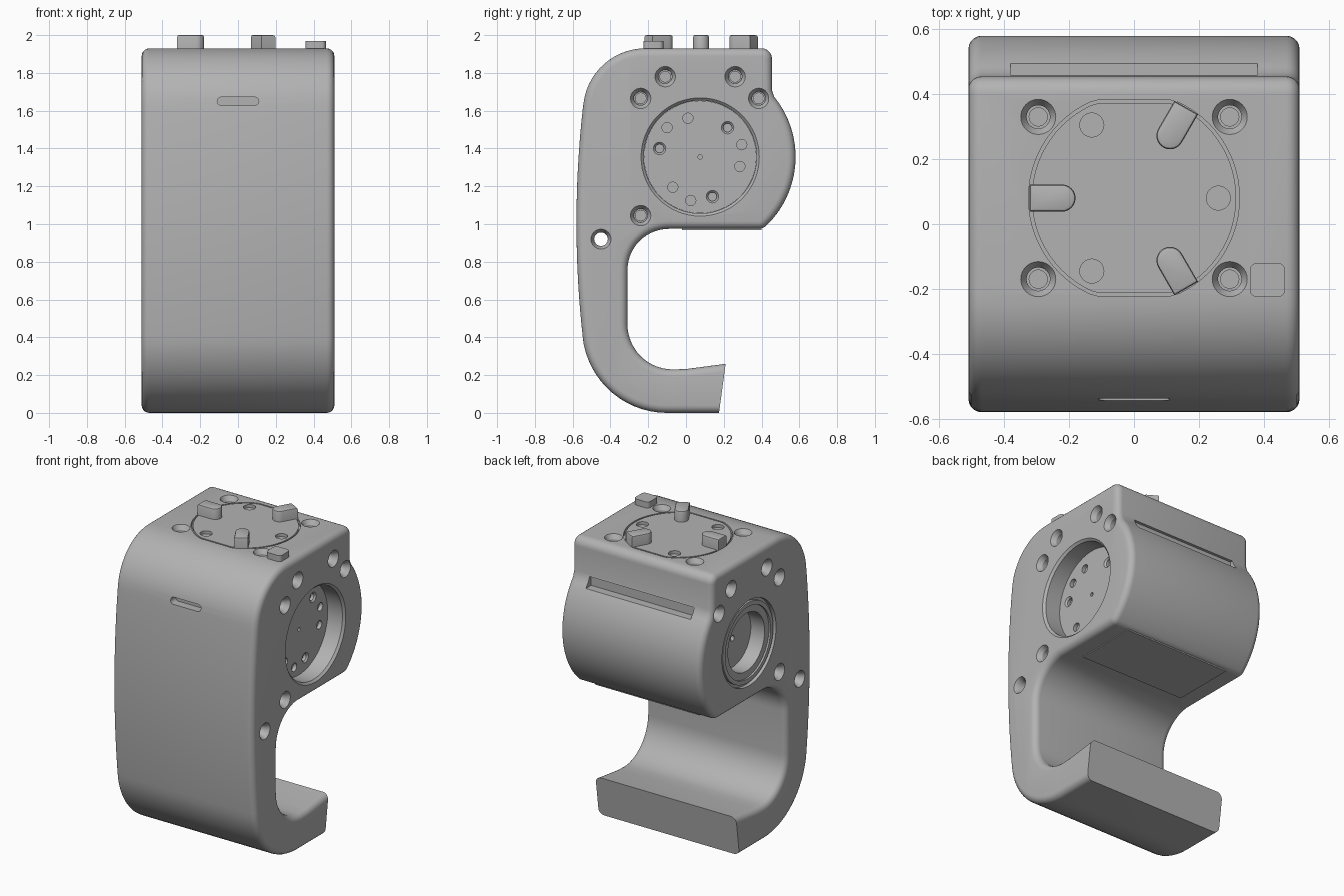
import bpy, bmesh
from math import radians, cos, sin, pi
from mathutils import Matrix, Vector

cube = bpy.data.objects.get("Cube")
if cube:
    bpy.data.objects.remove(cube)

grey = bpy.data.materials.new("plain_grey")
grey.use_nodes = True
COLOR = (0.45, 0.45, 0.45, 1)
grey.diffuse_color = COLOR
grey.node_tree.nodes["Principled BSDF"].inputs["Base Color"].default_value = COLOR

HALF = 0.51          # half width
TOP = 1.93           # top of housing
AXIS = (0.075, 1.355)  # hub centre in y, z
# maps a (y, z) outline extruded along x
SIDE = Matrix(((0, 0, 1, 0), (1, 0, 0, 0), (0, 1, 0, 0), (0, 0, 0, 1)))


def arc(cx, cy, r, a0, a1, n=14):
    return [(cx + r * cos(radians(a0 + (a1 - a0) * i / n)),
             cy + r * sin(radians(a0 + (a1 - a0) * i / n))) for i in range(n + 1)]


def rounded_rect(x0, x1, y0, y1, r):
    return (arc(x1 - r, y1 - r, r, 0, 90, 6) + arc(x0 + r, y1 - r, r, 90, 180, 6)
            + arc(x0 + r, y0 + r, r, 180, 270, 6) + arc(x1 - r, y0 + r, r, 270, 360, 6))


def rect(x0, x1, y0, y1):
    return [(x0, y0), (x1, y0), (x1, y1), (x0, y1)]


def prism(bm, pts, z0, z1, m=Matrix.Identity(4)):
    """Extrude a 2D outline from z0 to z1; returns the two cap faces."""
    lo = [bm.verts.new(m @ Vector((x, y, z0))) for x, y in pts]
    hi = [bm.verts.new(m @ Vector((x, y, z1))) for x, y in pts]
    for i in range(len(pts)):
        j = (i + 1) % len(pts)
        bm.faces.new((lo[i], lo[j], hi[j], hi[i]))
    caps = bm.faces.new(lo[::-1]), bm.faces.new(hi)
    bm.normal_update()
    return caps


def round_rims(bm, faces, offset, segments):
    edges = [e for f in faces for e in f.edges]
    bmesh.ops.bevel(bm, geom=edges, offset=offset, segments=segments, profile=0.5,
                    affect='EDGES', clamp_overlap=False)


def lathe(bm, profile, loc, direction, n=32):
    """Turned solid: (radius, depth) pairs measured inward along direction."""
    m = Matrix.Translation(loc) @ Vector(direction).to_track_quat('Z', 'Y').to_matrix().to_4x4()
    rings = [[bm.verts.new(m @ Vector((r * cos(2 * pi * i / n), r * sin(2 * pi * i / n), d)))
              for i in range(n)] for r, d in profile]
    for a, b in zip(rings, rings[1:]):
        for i in range(n):
            j = (i + 1) % n
            bm.faces.new((a[i], a[j], b[j], b[i]))
    bm.faces.new(rings[0][::-1])
    bm.faces.new(rings[-1])


def finish(name, bm):
    bmesh.ops.recalc_face_normals(bm, faces=bm.faces)
    mesh = bpy.data.meshes.new(name)
    bm.to_mesh(mesh)
    bm.free()
    mesh.materials.append(grey)
    ob = bpy.data.objects.new(name, mesh)
    bpy.context.collection.objects.link(ob)
    return ob


def activate(ob):
    bpy.ops.object.select_all(action='DESELECT')
    ob.select_set(True)
    bpy.context.view_layer.objects.active = ob


def smooth(ob):
    activate(ob)
    bpy.ops.object.shade_smooth_by_angle(angle=radians(30))


def cut(ob, bm):
    cutter = finish("cutter", bm)
    cutter.hide_render = True
    activate(ob)
    mod = ob.modifiers.new("cut", 'BOOLEAN')
    mod.operation = 'DIFFERENCE'
    mod.solver = 'EXACT'
    mod.object = cutter
    bpy.ops.object.modifier_apply(modifier=mod.name)
    bpy.data.objects.remove(cutter)


# Housing: hooked side outline, extruded across the width with rounded rims
outline = [(0.35, 0), (0.35, 0.278), (0.0, 0.232)]
outline += arc(-0.07, 0.47, 0.24, 270, 180)
outline += arc(-0.09, 0.755, 0.22, 180, 90)
outline += arc(0.384, 1.035, 0.06, 270, 314, 4)
outline += arc(*AXIS, 0.505, -43, 39, 28)
outline += [(0.455, 1.71)]
outline += arc(0.40, 1.875, 0.055, 0, 90, 6)
outline += arc(-0.215, 1.6, 0.33, 90, 173)
outline += arc(4.89, 1.005, 5.47, 173.7, 186.3, 16)
outline += arc(-0.1, 0.45, 0.45, 191, 270)
bm = bmesh.new()
sides = prism(bm, outline, -HALF, HALF, SIDE)
round_rims(bm, sides, 0.04, 5)
housing = finish("housing", bm)

# Recesses in the housing
bm = bmesh.new()
screw = [(0.054, -0.05), (0.054, 0), (0.036, 0.03), (0.036, 0.06), (0.028, 0.06), (0.028, 0.09)]
for s in (1, -1):
    for y, z in ((-0.11, 1.78), (0.26, 1.78), (-0.24, 1.665), (0.385, 1.665), (-0.24, 1.045)):
        lathe(bm, screw, (s * HALF, y, z), (-s, 0, 0))
    for y in (0.33, -0.17):
        lathe(bm, screw, (s * 0.295, y, TOP), (0, 0, -1))
W = 2 * HALF
lathe(bm, [(0.053, -0.05), (0.053, 0), (0.036, 0.03), (0.036, W - 0.03), (0.053, W), (0.053, W + 0.05)],
      (HALF, -0.45, 0.92), (-1, 0, 0))
lathe(bm, [(0.313, -0.05), (0.313, 0), (0.299, 0.014), (0.299, 0.15)],
      (HALF, *AXIS), (-1, 0, 0), 64)
lathe(bm, [(0.28, -0.05), (0.28, 0.025), (0.262, 0.025), (0.262, 0.008), (0.235, 0.008),
           (0.235, 0.02), (0.19, 0.02), (0.19, 0.12), (0.018, 0.12), (0.018, 0.15)],
      (-HALF, *AXIS), (1, 0, 0), 64)


def clipped_disc(r, half):
    return [(x, 0.08 + max(-half, min(half, y))) for x, y in arc(0, 0, r, 0, 360, 72)[:-1]]


prism(bm, clipped_disc(0.325, 0.302), TOP - 0.025, TOP + 0.05)
# front vent and rear slot
vent = Matrix(((1, 0, 0, 0), (0, 0, 1, 0), (0, 1, 0, 0), (0, 0, 0, 1)))
prism(bm, arc(0.088, 1.65, 0.022, -90, 90, 8) + arc(-0.088, 1.65, 0.022, 90, 270, 8), -0.65, -0.49, vent)
prism(bm, rect(0.44, 0.62, 1.635, 1.70), -0.38, 0.38, SIDE)
# slanted flat end of the hook
prism(bm, [(0.168, -0.05), (0.6, -0.05), (0.6, 0.32), (0.218, 0.32)], -0.6, 0.6, SIDE)
cut(housing, bm)
smooth(housing)

# Hub disc at the bottom of the side recess
bm = bmesh.new()
lathe(bm, [(0.298, 0.12), (0.298, 0.16)], (HALF, *AXIS), (-1, 0, 0), 64)
hub = finish("hub_disc", bm)
bm = bmesh.new()
face = HALF - 0.12
for y, z in ((-0.1, 1.51), (0.01, 1.56), (0.295, 1.42), (0.285, 1.305), (-0.07, 1.195), (0.025, 1.125)):
    lathe(bm, [(0.027, -0.02), (0.027, 0.025)], (face, y, z), (-1, 0, 0), 24)
for y, z in ((0.22, 1.51), (-0.14, 1.40), (0.14, 1.145)):
    lathe(bm, [(0.033, -0.02), (0.033, 0), (0.023, 0.01), (0.023, 0.03)], (face, y, z), (-1, 0, 0), 24)
lathe(bm, [(0.012, -0.02), (0.012, 0.025)], (face, *AXIS), (-1, 0, 0), 16)
cut(hub, bm)
smooth(hub)

# Top plate with three round sockets
bm = bmesh.new()
prism(bm, clipped_disc(0.315, 0.293), TOP - 0.03, TOP)
plate = finish("top_plate", bm)
bm = bmesh.new()
for a in (0, 120, 240):
    x, y = 0.26 * cos(radians(a)), 0.08 + 0.26 * sin(radians(a))
    lathe(bm, [(0.037, -0.02), (0.037, 0.02)], (x, y, TOP), (0, 0, -1), 24)
cut(plate, bm)
smooth(plate)

# Three drive keys, rounded on the inner end
for i, a in enumerate((60, 180, 300)):
    bm = bmesh.new()
    m = Matrix.Translation((0, 0.08, 0)) @ Matrix.Rotation(radians(a), 4, 'Z')
    shape = [(0.322, -0.042), (0.322, 0.042)] + arc(0.222, 0, 0.042, 90, 270, 12)
    lid = prism(bm, shape, TOP - 0.02, 2.0, m)[1]
    round_rims(bm, [lid], 0.01, 2)
    smooth(finish(f"drive_key_{i + 1}", bm))

# Small corner block
bm = bmesh.new()
prism(bm, rounded_rect(0.357, 0.465, -0.225, -0.12, 0.022), TOP - 0.02, 1.97)
smooth(finish("corner_block", bm))

# Cover under the housing
bm = bmesh.new()
prism(bm, rect(-0.02, 0.4, 0.969, 0.99), -0.38, 0.38, SIDE)
finish("under_cover", bm)
